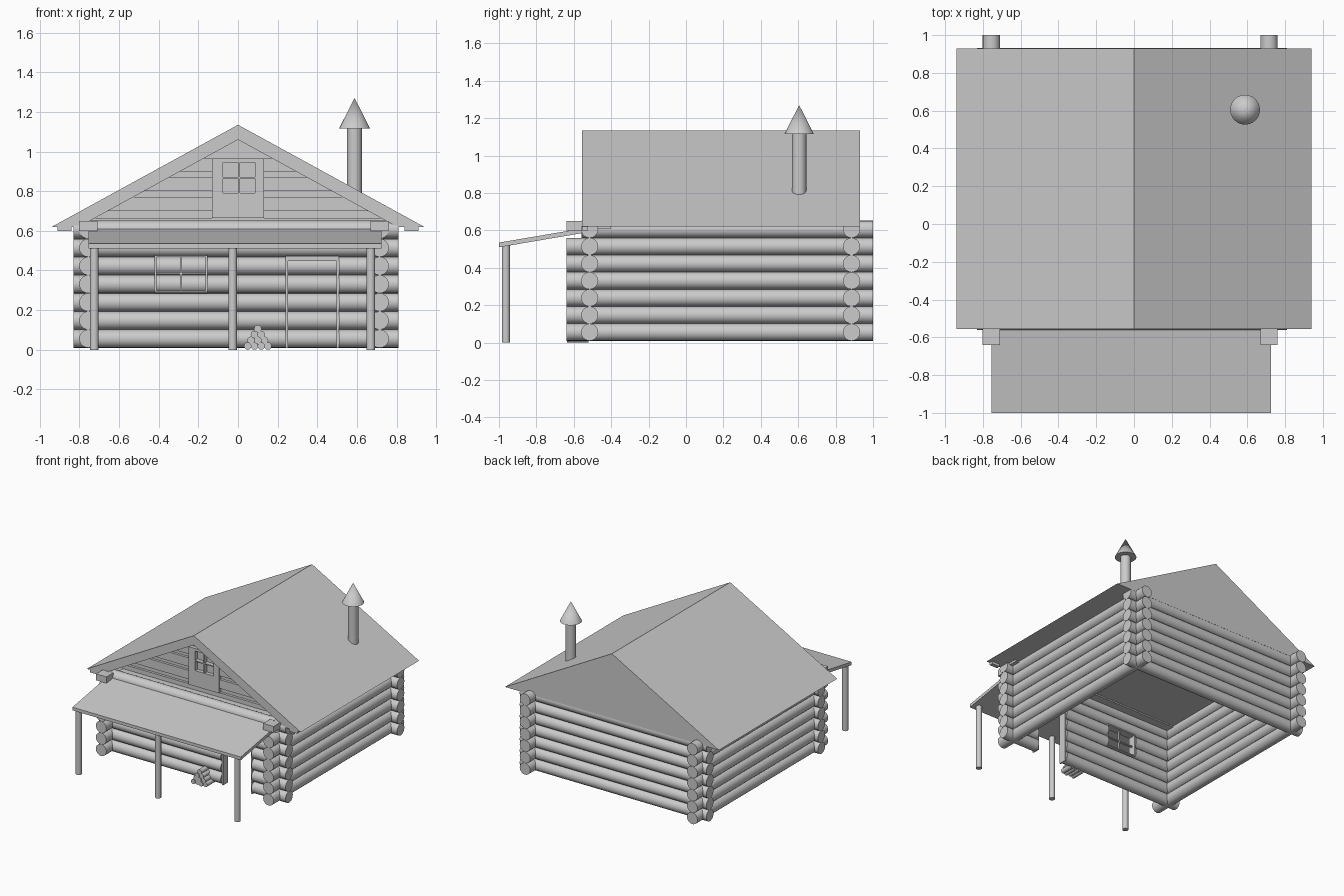
import bpy
import bmesh
import math
from mathutils import Vector

cube = bpy.data.objects.get("Cube")
if cube:
    bpy.data.objects.remove(cube, do_unlink=True)

GREY = (0.6, 0.6, 0.6, 1.0)
grey = bpy.data.materials.new("plain grey")
grey.use_nodes = True
grey.diffuse_color = GREY
grey.node_tree.nodes["Principled BSDF"].inputs["Base Color"].default_value = GREY

parts = []


def finish(name, bm):
    bmesh.ops.recalc_face_normals(bm, faces=bm.faces)
    mesh = bpy.data.meshes.new(name)
    bm.to_mesh(mesh)
    bm.free()
    mesh.materials.append(grey)
    obj = bpy.data.objects.new(name, mesh)
    bpy.context.scene.collection.objects.link(obj)
    parts.append(obj)
    return obj


def add_rod(bm, start, end, r1, r2=None, sides=20):
    """Closed cylinder or cone between two points."""
    a, b = Vector(start), Vector(end)
    made = bmesh.ops.create_cone(bm, cap_ends=True, segments=sides, radius1=r1,
                                 radius2=r1 if r2 is None else r2, depth=(b - a).length)
    turn = Vector((0, 0, 1)).rotation_difference(b - a).to_matrix()
    for v in made["verts"]:
        v.co = turn @ v.co + (a + b) / 2


def add_box(bm, x0, x1, y0, y1, z0, z1):
    made = bmesh.ops.create_cube(bm, size=1)
    for v in made["verts"]:
        v.co = (x1 if v.co.x > 0 else x0, y1 if v.co.y > 0 else y0, z1 if v.co.z > 0 else z0)


def add_prism(bm, profile, y0, y1):
    """Extrude an x-z outline along y."""
    face = bm.faces.new([bm.verts.new((x, y0, z)) for x, z in profile])
    grown = bmesh.ops.extrude_face_region(bm, geom=[face])
    for v in grown["geom"]:
        if isinstance(v, bmesh.types.BMVert):
            v.co.y = y1


# Log walls
LOG_R, FIRST_Z, STEP, ROWS = 0.046, 0.056, 0.0917, 7
LEFT_X, RIGHT_X = -0.83, 0.81
FRONT_Y, BACK_Y = -0.515, 0.885
WIN_X0, WIN_X1, WIN_Z0, WIN_Z1 = -0.42, -0.155, 0.292, 0.475
DOOR_X0, DOOR_X1, DOOR_Z = 0.24, 0.51, 0.46

front, back, sides = bmesh.new(), bmesh.new(), bmesh.new()
for row in range(ROWS):
    z = FIRST_Z + row * STEP
    add_rod(back, (LEFT_X, BACK_Y, z), (RIGHT_X, BACK_Y, z), LOG_R)
    for x in (-0.755, 0.715):
        top = row == ROWS - 1
        add_rod(sides, (x, -0.56 if top else -0.64, z), (x, 1.0, z), LOG_R)
    # Front logs stop at the openings
    stops = [LEFT_X]
    if WIN_Z0 < z < WIN_Z1:
        stops += [WIN_X0, WIN_X1]
    if z < DOOR_Z:
        stops += [DOOR_X0, DOOR_X1]
    stops.append(RIGHT_X)
    for a, b in zip(stops[::2], stops[1::2]):
        add_rod(front, (a, FRONT_Y, z), (b, FRONT_Y, z), LOG_R)
finish("front_wall_logs", front)
finish("back_wall_logs", back)
finish("side_wall_logs", sides)

# Squared ends of the top side logs
bm = bmesh.new()
for x in (-0.755, 0.715):
    add_box(bm, x - LOG_R, x + LOG_R, -0.64, -0.55, 0.60, 0.65)
finish("top_beam_ends", bm)

# Front window frame and bars
bm = bmesh.new()
T = 0.008
y0, y1 = FRONT_Y - 0.03, FRONT_Y + 0.03
add_box(bm, WIN_X0, WIN_X0 + T, y0, y1, WIN_Z0, WIN_Z1)
add_box(bm, WIN_X1 - T, WIN_X1, y0, y1, WIN_Z0, WIN_Z1)
add_box(bm, WIN_X0, WIN_X1, y0, y1, WIN_Z0, WIN_Z0 + T)
add_box(bm, WIN_X0, WIN_X1, y0, y1, WIN_Z1 - T, WIN_Z1)
cx, cz = (WIN_X0 + WIN_X1) / 2, (WIN_Z0 + WIN_Z1) / 2
add_box(bm, cx - T / 2, cx + T / 2, FRONT_Y - T, FRONT_Y + T, WIN_Z0, WIN_Z1)
add_box(bm, WIN_X0, WIN_X1, FRONT_Y - T, FRONT_Y + T, cz - T / 2, cz + T / 2)
finish("front_window_frame", bm)

# Door frame around the open doorway
bm = bmesh.new()
J = 0.012
add_box(bm, DOOR_X0, DOOR_X0 + J, y0, y1, 0.01, DOOR_Z)
add_box(bm, DOOR_X1 - J, DOOR_X1, y0, y1, 0.01, DOOR_Z)
add_box(bm, DOOR_X0, DOOR_X1, y0, y1, DOOR_Z - J, DOOR_Z + J)
finish("door_frame", bm)

# Main roof, closed at the back gable
EAVE, RIDGE, HALF = 0.62, 1.135, 0.94
SLOPE = (RIDGE - EAVE) / HALF
GABLE_Y, BACK_GABLE_Y, ROOF_FRONT = -0.40, 0.93, -0.555
bm = bmesh.new()
add_prism(bm, [(-HALF, EAVE), (0, RIDGE), (HALF, EAVE)], GABLE_Y, BACK_GABLE_Y)
finish("main_roof", bm)

# Roof overhang in front of the gable
INNER = 1.06
inner_half = (INNER - EAVE) / SLOPE
bm = bmesh.new()
add_prism(bm, [(-HALF, EAVE), (0, RIDGE), (HALF, EAVE), (inner_half, EAVE),
               (0, INNER), (-inner_half, EAVE)], ROOF_FRONT, GABLE_Y)
finish("roof_overhang", bm)

bm = bmesh.new()
for s in (-1, 1):
    xs = sorted((s * 0.84, s * 0.91))
    add_box(bm, *xs, ROOF_FRONT, ROOF_FRONT + 0.03, 0.60, EAVE)
finish("eave_blocks", bm)

bm = bmesh.new()
add_box(bm, -0.79, 0.79, -0.545, GABLE_Y, 0.61, 0.63)
finish("gable_ledge", bm)


# Gable planks, cut to the roof slope
def half_width(z):
    return (INNER - z) / SLOPE


PANEL = 0.132
bm = bmesh.new()
for z0, z1 in ((0.70, 0.77), (0.80, 0.87), (0.90, 0.965)):
    for s in (-1, 1):
        add_prism(bm, [(s * PANEL, z0), (s * half_width(z0), z0),
                       (s * half_width(z1), z1), (s * PANEL, z1)], GABLE_Y - 0.02, GABLE_Y)
w0, w1 = half_width(0.63), half_width(0.665)
add_prism(bm, [(-w0, 0.63), (w0, 0.63), (w1, 0.665), (-w1, 0.665)], GABLE_Y - 0.02, GABLE_Y)
finish("gable_planks", bm)

# Gable window panel with a recessed, barred window
GX0, GX1, GZ0, GZ1 = -0.075, 0.085, 0.79, 0.945
bm = bmesh.new()
py = GABLE_Y - 0.03
add_box(bm, -PANEL, GX0, py, GABLE_Y, 0.665, 0.965)
add_box(bm, GX1, PANEL, py, GABLE_Y, 0.665, 0.965)
add_box(bm, GX0, GX1, py, GABLE_Y, 0.665, GZ0)
add_box(bm, GX0, GX1, py, GABLE_Y, GZ1, 0.965)
finish("gable_window_panel", bm)

bm = bmesh.new()
gx, gz = (GX0 + GX1) / 2, (GZ0 + GZ1) / 2
add_box(bm, gx - T / 2, gx + T / 2, py - 0.004, GABLE_Y, GZ0, GZ1)
add_box(bm, GX0, GX1, py - 0.004, GABLE_Y, gz - T / 2, gz + T / 2)
finish("gable_window_bars", bm)

# Sloping porch roof on three posts
bm = bmesh.new()
add_box(bm, -0.755, 0.725, -1.0, -0.52, 0, 0.025)
for v in bm.verts:
    v.co.z += 0.51 + 0.17 * (v.co.y + 1.0)
finish("porch_roof", bm)

bm = bmesh.new()
for x in (-0.725, -0.027, 0.67):
    add_rod(bm, (x, -0.963, 0), (x, -0.963, 0.52), 0.022)
finish("porch_posts", bm)

# Stove pipe and cap
bm = bmesh.new()
add_rod(bm, (0.588, 0.605, 0.78), (0.588, 0.605, 1.13), 0.038, sides=24)
finish("chimney_pipe", bm)
bm = bmesh.new()
add_rod(bm, (0.588, 0.605, 1.115), (0.588, 0.605, 1.27), 0.079, 0, sides=24)
finish("chimney_cap", bm)

# Firewood stack by the door
bm = bmesh.new()
R = 0.019
for row, count in enumerate((4, 3, 2, 1)):
    for i in range(count):
        x = 0.1 + (i - (count - 1) / 2) * 0.034
        z = R + row * 0.029
        shift = 0.008 * ((i + row) % 2)
        add_rod(bm, (x, -0.635 + shift, z), (x, -0.53 + shift, z), R, sides=12)
finish("firewood_stack", bm)

# Smooth round logs, keep hard edges
for obj in bpy.context.selected_objects:
    obj.select_set(False)
for obj in parts:
    obj.select_set(True)
bpy.context.view_layer.objects.active = parts[0]
bpy.ops.object.shade_smooth_by_angle(angle=math.radians(35))
